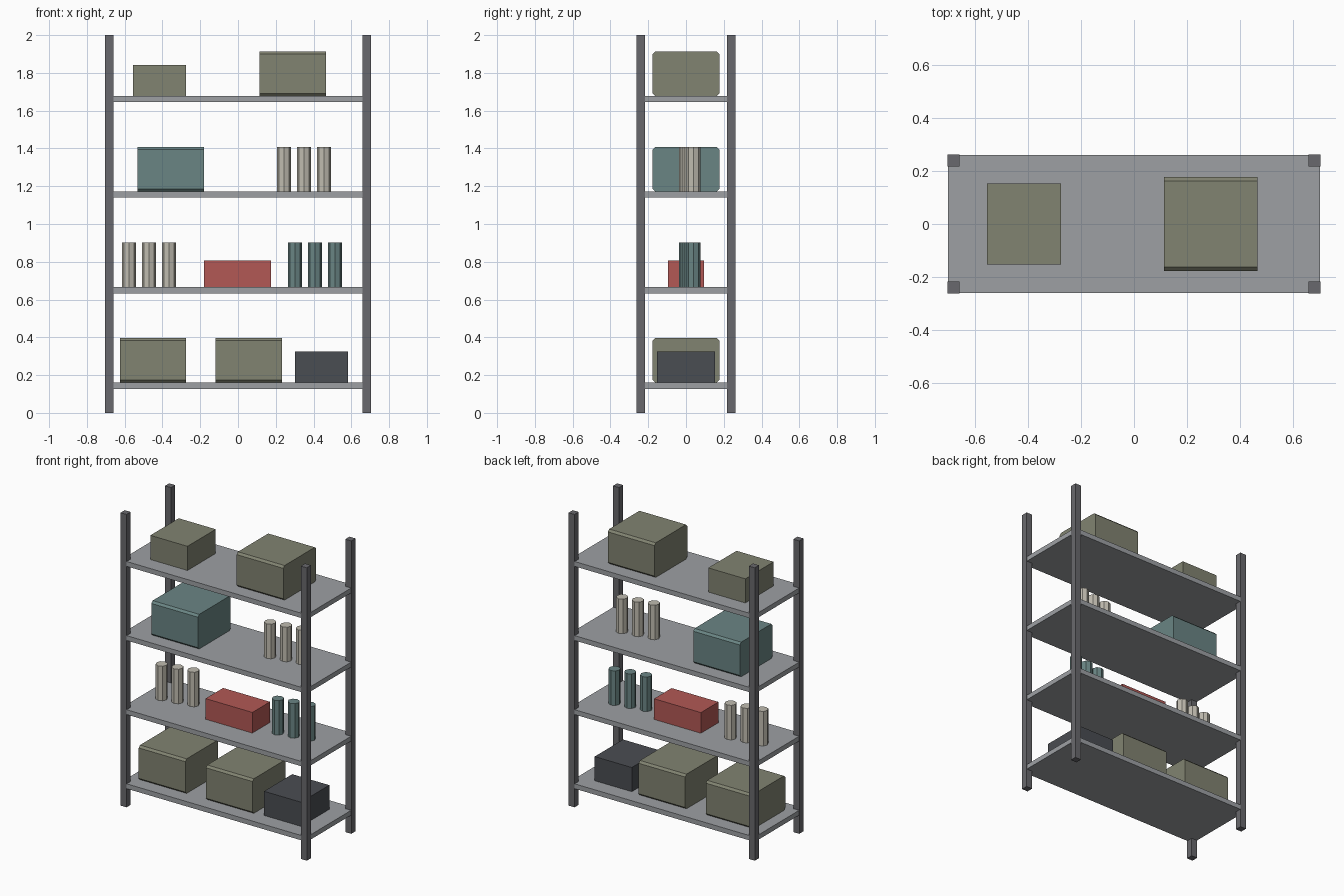
import bpy, bmesh
from mathutils import Matrix

if "Cube" in bpy.data.objects:
    bpy.data.objects.remove(bpy.data.objects["Cube"])


def mat(name, r, g, b):
    m = bpy.data.materials.new(name)
    lin = lambda c: ((c / 255 + 0.055) / 1.055) ** 2.4
    m.diffuse_color = (lin(r), lin(g), lin(b), 1)
    m.use_nodes = True
    m.node_tree.nodes["Principled BSDF"].inputs["Base Color"].default_value = m.diffuse_color
    return m


POST = mat("dark grey steel", 105, 105, 109)
SHELF = mat("light grey steel", 157, 160, 164)
OLIVE = mat("olive", 129, 131, 113)
TEAL = mat("teal", 106, 133, 132)
RED = mat("red", 178, 88, 85)
DARK = mat("charcoal", 74, 77, 82)
CREAM = mat("cream", 192, 188, 176)


def finish(name, bm, material):
    me = bpy.data.meshes.new(name)
    bm.to_mesh(me)
    bm.free()
    me.materials.append(material)
    ob = bpy.data.objects.new(name, me)
    bpy.context.collection.objects.link(ob)
    return ob


def box(name, x, y, z, sx, sy, sz, material, chamfer=0):
    """Box standing on z; the chamfer cuts only the edges running along x."""
    bm = bmesh.new()
    bmesh.ops.create_cube(bm, size=1)
    bmesh.ops.scale(bm, vec=(sx, sy, sz), verts=bm.verts)
    bmesh.ops.translate(bm, vec=(x, y, z + sz / 2), verts=bm.verts)
    if chamfer:
        edges = [e for e in bm.edges
                 if abs(e.verts[0].co.x - e.verts[1].co.x) > sx / 2]
        bmesh.ops.bevel(bm, geom=edges, offset=chamfer, segments=1, affect='EDGES')
    return finish(name, bm, material)


def canisters(name, x, z, material):
    """Row of three octagonal canisters, each a little further back."""
    for i in range(3):
        bm = bmesh.new()
        bmesh.ops.create_cone(bm, cap_ends=True, segments=8, radius1=0.0375,
                              radius2=0.0375, depth=0.236,
                              matrix=Matrix.Translation((x + 0.106 * i, 0.02 * i, z + 0.118)))
        finish(f"{name}_{i + 1}", bm, material)


# Rack posts
for sx, side in ((-1, "left"), (1, "right")):
    for sy, end in ((-1, "front"), (1, "back")):
        box(f"{end}_{side}_post", sx * 0.681, sy * 0.24, 0, 0.045, 0.045, 2, POST)

# Shelves, just inside the post faces
TOPS = [0.16, 0.666, 1.172, 1.678]
for i, z in enumerate(TOPS):
    box(f"shelf_{i + 1}", 0, 0, z - 0.033, 1.404, 0.522, 0.033, SHELF)

# Large crates with chamfered long edges
for i, (x, level, m) in enumerate([(-0.45, 0, OLIVE), (0.058, 0, OLIVE),
                                   (-0.355, 2, TEAL), (0.29, 3, OLIVE)]):
    box(f"large_crate_{i + 1}", x, 0, TOPS[level], 0.352, 0.354, 0.236, m, 0.014)

# Small plain boxes
box("charcoal_box", 0.443, 0, TOPS[0], 0.28, 0.305, 0.165, DARK)
box("red_box", -0.002, 0, TOPS[1], 0.354, 0.19, 0.141, RED)
box("small_olive_box", -0.415, 0, TOPS[3], 0.28, 0.305, 0.165, OLIVE)

# Canisters
canisters("cream_canister_low", -0.577, TOPS[1], CREAM)
canisters("teal_canister", 0.301, TOPS[1], TEAL)
canisters("cream_canister_high", 0.243, TOPS[2], CREAM)
